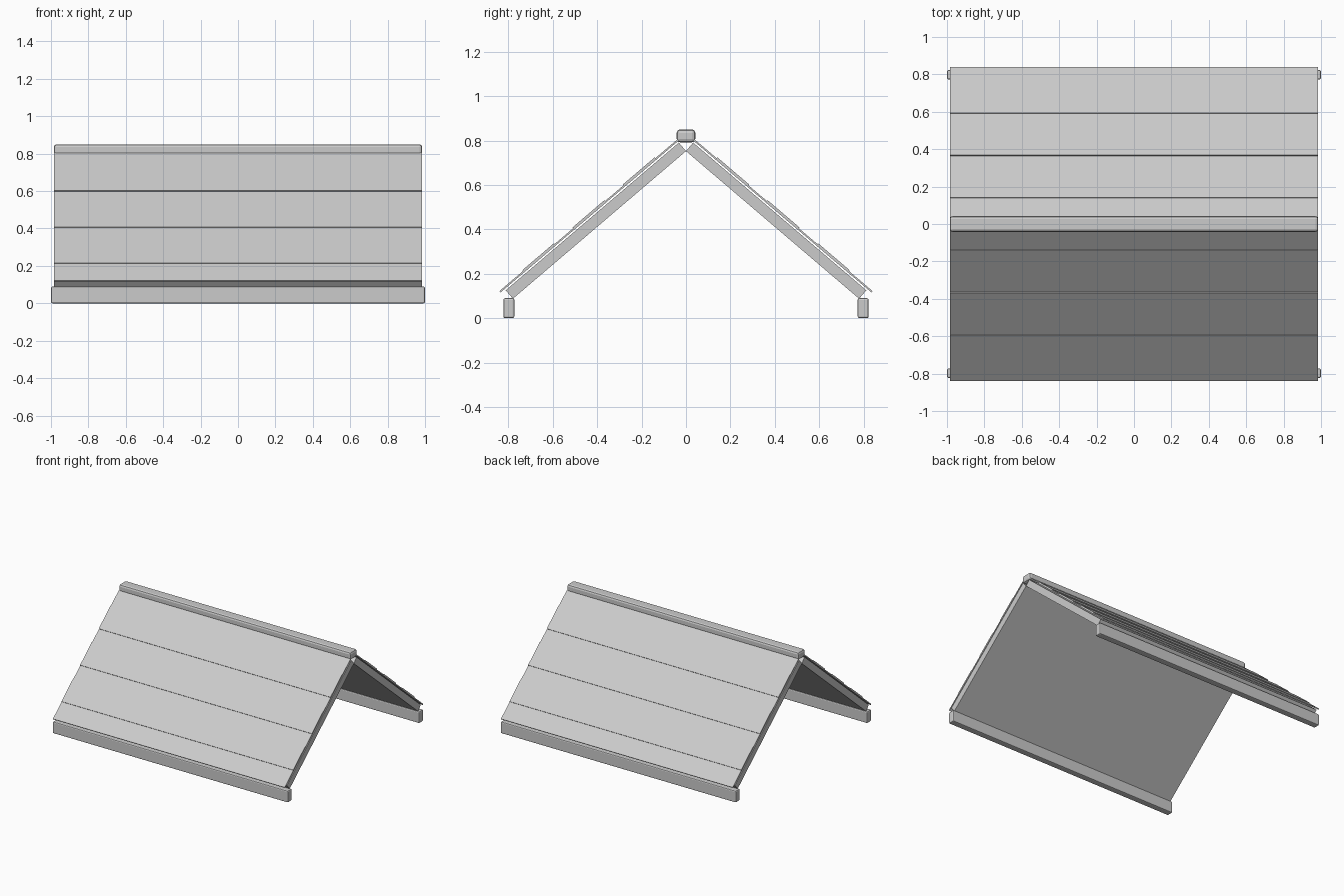
import bpy, math

if "Cube" in bpy.data.objects:
    bpy.data.objects.remove(bpy.data.objects["Cube"])

PITCH = math.radians(40.45)


def box(name, loc, size, rot=0.0, bevel=0.0):
    bpy.ops.mesh.primitive_cube_add(size=1, location=loc, rotation=(rot, 0, 0))
    ob = bpy.context.object
    ob.name = name
    ob.scale = size
    bpy.ops.object.transform_apply(location=False, rotation=False, scale=True)
    if bevel:
        mod = ob.modifiers.new("bevel", 'BEVEL')
        mod.width = bevel
        mod.segments = 2
    return ob


def sloped(name, side, y0, y1, apex, thick):
    """Board on the roof slope; its centre line would reach height apex at y = 0."""
    ym = (y0 + y1) / 2
    z = apex - ym * math.tan(PITCH)
    return box(name, (0, side * ym, z),
               (1.97, (y1 - y0) / math.cos(PITCH), thick), -side * PITCH)


for side, tag in ((-1, "front"), (1, "back")):
    # roof deck
    sloped(tag + "_roof_deck", side, 0.016, 0.796, 0.785, 0.05)
    # thin covering sheet just above the deck
    sloped(tag + "_covering", side, 0.036, 0.838, 0.833, 0.008)
    # doubled courses where the boards overlap
    for i in range(3):
        y = 0.137 + i * 0.2265
        sloped(f"{tag}_overlap_course_{i + 1}", side, y, y + 0.143, 0.836, 0.013)
    # eave beam
    box(tag + "_eave_beam", (0, side * 0.798, 0.045), (2.0, 0.05, 0.09), bevel=0.008)

# ridge cap
box("ridge_cap", (0, 0, 0.821), (1.97, 0.084, 0.058), bevel=0.015)
